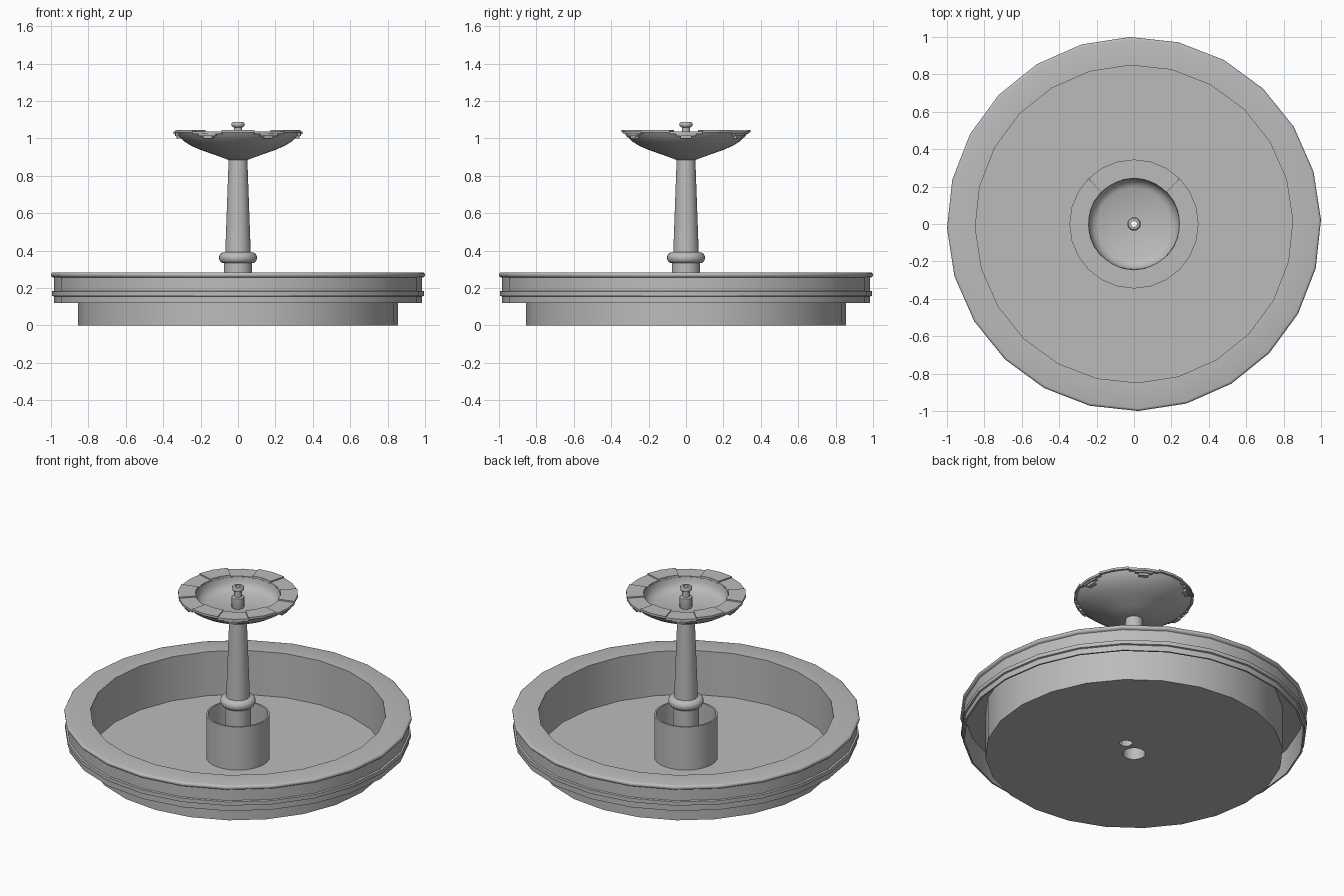
import bpy, bmesh, math
from mathutils import Matrix, Vector

if "Cube" in bpy.data.objects:
    bpy.data.objects.remove(bpy.data.objects["Cube"], do_unlink=True)

stone = bpy.data.materials.new("grey_stone")
stone.use_nodes = True
GREY = (0.5, 0.5, 0.5, 1)
stone.diffuse_color = GREY
stone.node_tree.nodes["Principled BSDF"].inputs["Base Color"].default_value = GREY

TWIST = math.radians(1.3)


def finish(name, bm, smooth=True):
    bmesh.ops.recalc_face_normals(bm, faces=bm.faces)
    mesh = bpy.data.meshes.new(name)
    bm.to_mesh(mesh)
    bm.free()
    mesh.materials.append(stone)
    obj = bpy.data.objects.new(name, mesh)
    bpy.context.collection.objects.link(obj)
    if smooth:
        bpy.ops.object.select_all(action='DESELECT')
        obj.select_set(True)
        bpy.context.view_layer.objects.active = obj
        bpy.ops.object.shade_smooth_by_angle(angle=math.radians(32))
    return obj


def lathe(name, profile, steps=24, start=TWIST, sweep=math.tau, smooth=True):
    """Turn a closed (radius, height) outline about the vertical axis."""
    bm = bmesh.new()
    turn = Matrix.Rotation(start, 3, 'Z')
    verts = [bm.verts.new(turn @ Vector((r, 0, z))) for r, z in profile]
    edges = [bm.edges.new((verts[i - 1], verts[i])) for i in range(len(verts))]
    bmesh.ops.spin(bm, geom=verts + edges, cent=(0, 0, 0), axis=(0, 0, 1),
                   angle=sweep, steps=steps)
    bmesh.ops.remove_doubles(bm, verts=bm.verts, dist=0.0002)
    if sweep < math.tau:
        bmesh.ops.holes_fill(bm, edges=bm.edges, sides=0)
    return finish(name, bm, smooth)


def bead(radius, low, high, bulge, n=6):
    """Half-round moulding points, from bottom to top."""
    mid, half = (low + high) / 2, (high - low) / 2
    return [(radius + bulge * math.cos(a), mid + half * math.sin(a))
            for a in (math.pi * (i / n - 0.5) for i in range(n + 1))]


# Basin wall with overhanging hollow skirt, band and rounded lip
lathe("basin_wall",
      [(0.849, 0), (0.855, 0), (0.855, 0.274), (0.975, 0.274), (0.975, 0.12),
       (0.985, 0.12), (0.985, 0.155), (0.995, 0.158), (0.995, 0.182),
       (0.985, 0.185), (0.985, 0.255)]
      + bead(0.986, 0.256, 0.284, 0.014) + [(0.849, 0.284)])

# Basin floor with the pipe hole and the drain hole
bm = bmesh.new()
for r, x, y in ((0.854, 0, 0), (0.065, 0, 0), (0.035, 0.11, 0.06)):
    bmesh.ops.create_circle(
        bm, segments=24, radius=r,
        matrix=Matrix.Translation((x, y, 0)) @ Matrix.Rotation(TWIST, 4, 'Z'))
bmesh.ops.triangle_fill(bm, edges=bm.edges, use_beauty=True, normal=(0, 0, 1))
top = bmesh.ops.extrude_face_region(bm, geom=bm.faces[:], use_keep_orig=True)
bmesh.ops.translate(bm, vec=(0, 0, 0.005),
                    verts=[g for g in top["geom"] if isinstance(g, bmesh.types.BMVert)])
finish("basin_floor", bm, smooth=False)

# Open sleeve around the foot of the column
lathe("column_sleeve", [(0.172, 0), (0.182, 0), (0.182, 0.278), (0.172, 0.278)], 32)

# Hollow tapering column with a moulded collar
lathe("column",
      [(0.065, 0), (0.075, 0), (0.075, 0.333)] + bead(0.078, 0.333, 0.39, 0.024, 8)
      + [(0.068, 0.392), (0.05, 0.89), (0.04, 0.89)], 32)

# Upper bowl
lathe("upper_bowl",
      [(0.02, 0.89), (0.052, 0.885), (0.125, 0.912), (0.2, 0.938), (0.25, 0.96),
       (0.29, 0.985), (0.318, 1.012), (0.33, 1.03), (0.243, 1.03),
       (0.238, 1.0), (0.222, 0.975), (0.195, 0.96), (0.02, 0.955)], 36)

# Rim stones: twelve sectors, every second one lower with a stepped tongue below
for i in range(12):
    mid = i * math.pi / 6
    lower = i % 2 == 0
    z = 1.036 if lower else 1.044
    layers = [("rim_stone", 0.245, 0.345, z - 0.014, z, 15)]
    if lower:
        layers += [("rim_tongue_wide", 0.27, 0.337, 1.012, 1.024, 9),
                   ("rim_tongue_narrow", 0.27, 0.328, 0.998, 1.012, 5)]
    for name, r0, r1, low, high, half in layers:
        half = math.radians(half)
        lathe(f"{name}_{i + 1}", [(r0, low), (r1, low), (r1, high), (r0, high)],
              2, mid - half, 2 * half, smooth=False)

# Hollow water spout
lathe("spout",
      [(0.016, 0.9), (0.036, 0.95), (0.036, 1.02), (0.022, 1.024), (0.022, 1.058)]
      + bead(0.024, 1.06, 1.088, 0.012) + [(0.016, 1.088)], 20)
